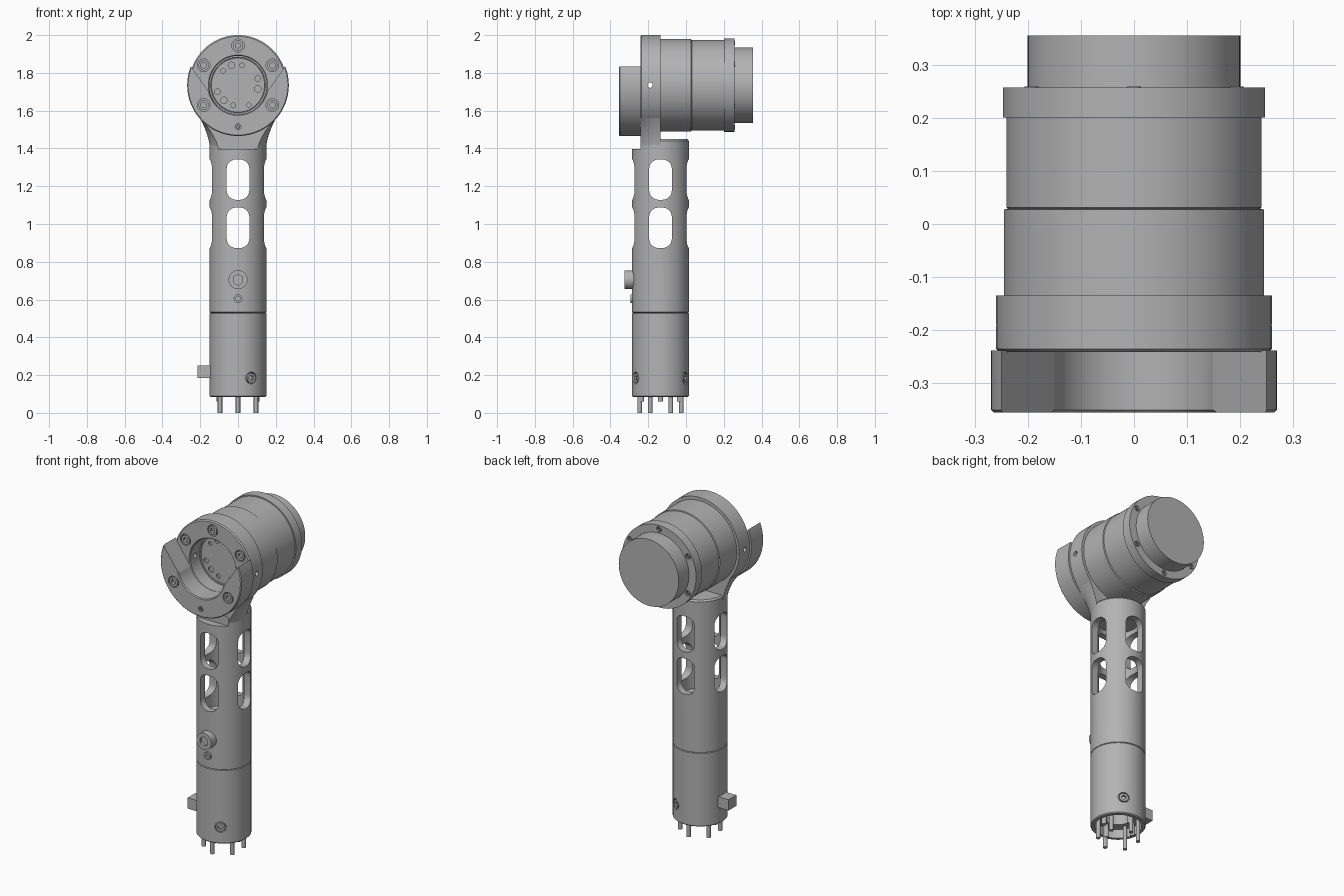
import bpy, bmesh, math
from mathutils import Matrix, Vector

if "Cube" in bpy.data.objects:
    bpy.data.objects.remove(bpy.data.objects["Cube"])

grey = bpy.data.materials.new("machined_grey")
grey.use_nodes = True
grey.diffuse_color = (0.45, 0.45, 0.45, 1)
grey.node_tree.nodes["Principled BSDF"].inputs["Base Color"].default_value = (0.45, 0.45, 0.45, 1)

HY = -0.135          # handle axis y
HZ = 1.735           # head axis z
HR = 0.15            # handle radius
FRONT = Vector((0, -1, 0))
BACK = Vector((0, 1, 0))
parts = []


def finish(name, bm):
    bmesh.ops.recalc_face_normals(bm, faces=bm.faces)
    mesh = bpy.data.meshes.new(name)
    bm.to_mesh(mesh)
    bm.free()
    mesh.materials.append(grey)
    obj = bpy.data.objects.new(name, mesh)
    bpy.context.collection.objects.link(obj)
    parts.append(obj)
    return obj


def rod(name, a, b, r, seg=32):
    a, b = Vector(a), Vector(b)
    turn = (b - a).to_track_quat('Z', 'Y').to_matrix().to_4x4()
    bm = bmesh.new()
    bmesh.ops.create_cone(bm, cap_ends=True, segments=seg, radius1=r, radius2=r,
                          depth=(b - a).length, matrix=Matrix.Translation((a + b) / 2) @ turn)
    return finish(name, bm)


def lathe(name, profile, place, steps=96):
    bm = bmesh.new()
    vs = [bm.verts.new((r, 0, h)) for r, h in profile]
    es = [bm.edges.new(p) for p in zip(vs, vs[1:])]
    bmesh.ops.spin(bm, geom=vs + es, cent=(0, 0, 0), axis=(0, 0, 1),
                   angle=2 * math.pi, steps=steps, use_duplicate=False)
    bmesh.ops.remove_doubles(bm, verts=bm.verts, dist=0.0001)
    bm.transform(place)
    return finish(name, bm)


def prism(name, outline, start, depth, place=Matrix()):
    # outline in x and z, extruded along y
    bm = bmesh.new()
    face = bm.faces.new([bm.verts.new((x, start, z)) for x, z in outline])
    new = bmesh.ops.extrude_face_region(bm, geom=[face])["geom"]
    bmesh.ops.translate(bm, vec=(0, depth, 0),
                        verts=[g for g in new if isinstance(g, bmesh.types.BMVert)])
    bm.transform(place)
    return finish(name, bm)


def box(name, lo, hi):
    outline = [(lo[0], lo[2]), (hi[0], lo[2]), (hi[0], hi[2]), (lo[0], hi[2])]
    return prism(name, outline, lo[1], hi[1] - lo[1])


def cut(target, *cutters):
    for c in cutters:
        m = target.modifiers.new("cut", 'BOOLEAN')
        m.operation, m.solver, m.object = 'DIFFERENCE', 'EXACT', c
        deps = bpy.context.evaluated_depsgraph_get()
        mesh = bpy.data.meshes.new_from_object(target.evaluated_get(deps))
        target.modifiers.clear()
        target.data = mesh
        parts.remove(c)
        bpy.data.objects.remove(c)


def bolt(name, pos, out, r, rise=0.004, host=None):
    # socket head, with a counterbore in the host part
    pos, out = Vector(pos), Vector(out).normalized()
    if host:
        cut(host, rod("bore", pos - out * 0.025, pos + out * 0.05, r * 1.25))
    head = rod(name, pos - out * 0.03, pos + out * rise, r)
    cut(head, rod("socket", pos + out * (rise - 0.015), pos + out * (rise + 0.02), r * 0.58, 6))


def around(radius, degrees):
    a = math.radians(degrees)
    return radius * math.cos(a), radius * math.sin(a)


head_frame = Matrix.Translation((0, 0, HZ)) @ Matrix.Rotation(-math.pi / 2, 4, 'X')
handle_frame = Matrix.Translation((0, HY, 0))

# Motor drum with stepped bands and rear cap
lathe("motor_drum", [(0, -0.14), (0.245, -0.14), (0.245, 0.027), (0.237, 0.029), (0.24, 0.031),
                     (0.24, 0.2), (0.247, 0.2), (0.247, 0.257), (0.2, 0.257), (0.2, 0.355),
                     (0, 0.355)], head_frame)
drum = parts[-1]
for i in range(6):
    x, z = around(0.223, 30 + 60 * i)
    bolt("flange_screw", (x, 0.257, HZ + z), BACK, 0.013, 0.002, drum)

# Mounting disc with recessed face
disc = lathe("mounting_disc", [(0, -0.15), (0.143, -0.15), (0.145, -0.147), (0.148, -0.15),
                               (0.155, -0.15), (0.155, -0.235), (0.16, -0.241), (0.258, -0.241),
                               (0.265, -0.235), (0.265, -0.135), (0, -0.135)],
             head_frame @ Matrix.Diagonal((0.98, 1, 1, 1)))
cut(disc, rod("side_hole", (-0.5, -0.19, HZ), (0.5, -0.19, HZ), 0.014))
for x, z, r in [(-.035, .105, .017), (.022, .105, .012), (.105, .035, .015), (.105, -.02, .017),
                (.057, -.105, .012), (-.025, -.107, .013), (-.075, -.08, .017),
                (-.108, -.035, .015), (-.08, .075, .012)]:
    cut(disc, rod("face_hole", (x, -0.2, HZ + z), (x, -0.14, HZ + z), r, 20))

# Front guard: lower part of a ring, opened by a V cut
guard = lathe("front_guard", [(0.155, -0.238), (0.155, -0.35), (0.16, -0.355), (0.264, -0.355),
                              (0.269, -0.35), (0.269, -0.238), (0.155, -0.238)], head_frame)
cut(guard, prism("v_cut", [(-0.4, 2.05), (-0.12, 1.65), (0.12, 1.65), (0.4, 2.05),
                           (0.4, 2.2), (-0.4, 2.2)], -0.5, 0.4))

for angle in (90, 30, 150, -30, -150):
    x, z = around(0.21, angle)
    host, y = (disc, -0.241) if angle > 0 else (guard, -0.355)
    bolt("face_bolt", (x, y, HZ + z), FRONT, 0.027, 0, host)
bolt("lower_pin", (0, -0.355, 1.515), FRONT, 0.012, 0, guard)

# Tubular handle with bore, slots and stepped top
handle = lathe("handle", [(0, 0.085), (0.145, 0.085), (HR, 0.09), (HR, 0.527), (0.146, 0.53),
                          (HR, 0.533), (HR, 1.44), (0.143, 1.45), (0, 1.45)], handle_frame)
cut(handle,
    rod("bore", (0, HY, 0.8), (0, HY, 1.37), 0.11, 64),
    rod("end_recess", (0, HY, 0.05), (0, HY, 0.14), 0.128, 64),
    rod("end_bore", (0, HY, 0.1), (0, HY, 0.5), 0.075, 48),
    box("front_step", (-0.3, -0.4, 1.397), (0.3, -0.241, 1.6)))


def slot_outline(zc, half_w=0.06, half_h=0.107, r=0.05):
    pts = []
    for k, (sx, sz) in enumerate([(1, 1), (-1, 1), (-1, -1), (1, -1)]):
        for j in range(9):
            dx, dz = around(r, 90 * k + 90 * j / 8)
            pts.append((sx * (half_w - r) + dx, zc + sz * (half_h - r) + dz))
    return pts


for zc in (0.98, 1.235):
    for turn in (0, math.pi / 2):
        cut(handle, prism("slot", slot_outline(zc), -0.4, 0.8,
                          handle_frame @ Matrix.Rotation(turn, 4, 'Z')))

# Neck flaring from the handle up into the disc
bm = bmesh.new()
rings = []
for i in range(13):
    t = i / 12
    ys = [-0.24 + 0.105 * k / 8 for k in range(9)]
    half = [math.sqrt(0.146 ** 2 - (y - HY) ** 2) for y in ys]
    half = [h + (0.2 - h) * t ** 1.7 for h in half]
    loop = [(h, y) for h, y in zip(half, ys)] + [(-h, y) for h, y in zip(half[::-1], ys[::-1])]
    rings.append([bm.verts.new((x, y, 1.38 + 0.18 * t)) for x, y in loop])
for a, b in zip(rings, rings[1:]):
    for k in range(len(a)):
        n = (k + 1) % len(a)
        bm.faces.new((a[k], a[n], b[n], b[k]))
bm.faces.new(rings[0])
bm.faces.new(rings[-1])
neck = finish("neck", bm)
cut(neck, rod("face_clearance", (0, -0.4, HZ), (0, -0.12, HZ), 0.2, 64))

# Knob and screws on the handle
bolt("release_knob", (0, -0.285, 0.705), FRONT, 0.05, 0.04)
bolt("handle_screw", (0, -0.285, 0.605), FRONT, 0.023, 0.01)
for angle in (-62, 62):
    x, y = around(HR, angle)
    bolt("base_screw", (x, HY + y, 0.185), (x, y, 0), 0.025, 0, handle)

# Side tab
box("side_tab", (-0.215, HY - 0.037, 0.185), (-0.13, HY + 0.037, 0.25))

# Connector pins and short nubs
for i in range(6):
    x, y = around(0.11, 30 + 60 * i)
    rod("contact_pin", (x, HY + y, 0), (x, HY + y, 0.15), 0.012, 20)
for angle in (0, 90, 180, 270):
    x, y = around(0.1, angle)
    rod("short_nub", (x, HY + y, 0.06), (x, HY + y, 0.15), 0.013, 20)

# Smooth shading with crisp edges
for o in bpy.context.view_layer.objects:
    o.select_set(o in parts)
bpy.context.view_layer.objects.active = parts[0]
bpy.ops.object.shade_smooth_by_angle(angle=math.radians(30))
